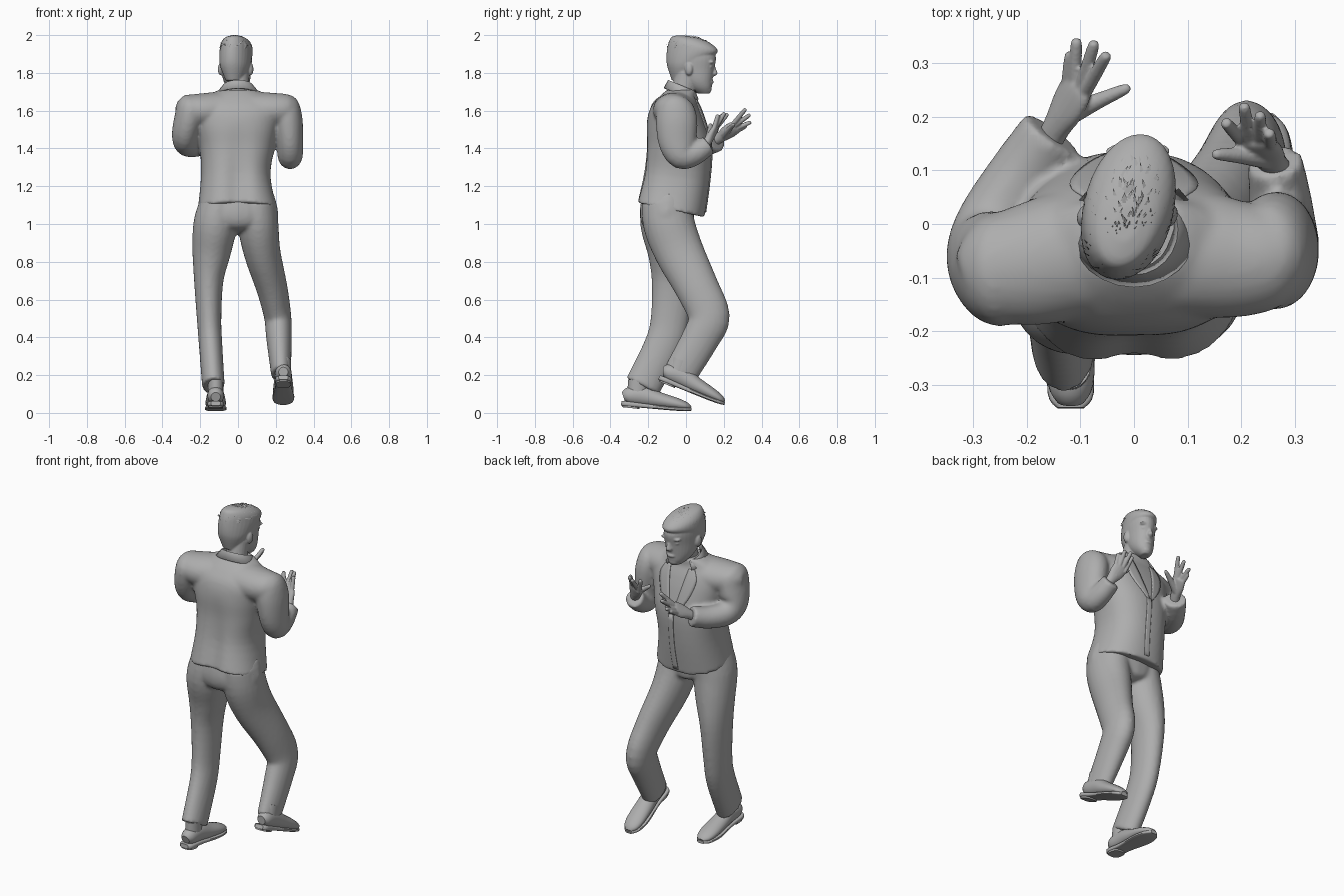
import bpy, bmesh, math, random
from mathutils import Vector, Matrix
from mathutils.bvhtree import BVHTree

cube = bpy.data.objects.get("Cube")
if cube:
    bpy.data.objects.remove(cube)
random.seed(4)

grey = bpy.data.materials.new("plain grey")
grey.use_nodes = True
tone = (0.42, 0.42, 0.42, 1)
grey.diffuse_color = tone
grey.node_tree.nodes["Principled BSDF"].inputs["Base Color"].default_value = tone
made = []
X = Vector((1, 0, 0))


def finish(name, bm, shape=None, matrix=None):
    if shape:
        for v in bm.verts:
            v.co = shape(v.co)
    if matrix:
        bm.transform(matrix)
    bmesh.ops.recalc_face_normals(bm, faces=bm.faces[:])
    mesh = bpy.data.meshes.new(name)
    bm.to_mesh(mesh)
    bm.free()
    mesh.materials.append(grey)
    obj = bpy.data.objects.new(name, mesh)
    bpy.context.collection.objects.link(obj)
    made.append(obj)
    return obj


def fuse(name, parts, voxel, rounds):
    # join overlapping solids into one continuous skin
    bm = bmesh.new()
    for part in parts:
        bm.from_mesh(part.data)
        made.remove(part)
        bpy.data.objects.remove(part)
    obj = finish(name, bm)
    skin = obj.modifiers.new("skin", "REMESH")
    skin.mode, skin.voxel_size, skin.use_smooth_shade = "VOXEL", voxel, True
    obj.modifiers.new("soften", "SMOOTH").iterations = rounds


def spline(rings, steps):
    # Catmull-Rom through every ring value
    rings = [Vector(r) for r in rings]
    out = []
    for i in range(len(rings) - 1):
        p, q = rings[i], rings[i + 1]
        m = (q - rings[max(i - 1, 0)]) / 2
        n = (rings[min(i + 2, len(rings) - 1)] - p) / 2
        for k in range(steps):
            t = k / steps
            out.append(p + m * t + (3 * (q - p) - 2 * m - n) * t ** 2
                       + (2 * (p - q) + m + n) * t ** 3)
    return out + [rings[-1]]


def loft(name, rings, sides=24, ref=X, power=1, shape=None, matrix=None):
    # ring: x, y, z, half width, half depth and, for level rings, a tilt in degrees
    bm = bmesh.new()
    path = spline(rings, 4)
    loops = []
    for i, r in enumerate(path):
        c = Vector(r[:3])
        if len(r) > 5:
            tilt = math.radians(r[5])
            u, v = X, Vector((0, math.cos(tilt), math.sin(tilt)))
        else:
            a, b = path[max(i - 1, 0)], path[min(i + 1, len(path) - 1)]
            t = (Vector(b[:3]) - Vector(a[:3])).normalized()
            u = (ref - t * ref.dot(t)).normalized()
            v = t.cross(u)
        loop = []
        for k in range(sides):
            w = math.tau * k / sides
            cs, sn = (math.copysign(abs(f) ** power, f)
                      for f in (math.cos(w), math.sin(w)))
            loop.append(bm.verts.new(c + u * cs * r[3] + v * sn * r[4]))
        loops.append(loop)
    for a, b in zip(loops, loops[1:]):
        for k in range(sides):
            j = (k + 1) % sides
            bm.faces.new((a[k], a[j], b[j], b[k]))
    bm.faces.new(loops[0])
    bm.faces.new(loops[-1])
    return finish(name, bm, shape, matrix)


def blob(name, centre, size, shape):
    bm = bmesh.new()
    bmesh.ops.create_uvsphere(bm, u_segments=16, v_segments=10, radius=1)
    bm.transform(Matrix.Translation(centre) @ Matrix.Diagonal((*size, 1)))
    return finish(name, bm, shape)


def sheet(name, rows, thickness):
    bm = bmesh.new()
    grid = [[bm.verts.new(p) for p in row] for row in rows]
    for a, b in zip(grid, grid[1:]):
        for k in range(len(a) - 1):
            bm.faces.new((a[k], a[k + 1], b[k + 1], b[k]))
    finish(name, bm).modifiers.new("thickness", "SOLIDIFY").thickness = thickness


# Jacket body, with a shallow fold down the middle of the back
def crease(p):
    if p.y < -0.1:
        fade = min(1, max(0, (1.55 - p.z) / 0.3))
        p.y += 0.025 * fade * math.exp(-(p.x / 0.06) ** 2)
    return p


body = loft("body", [
    (-.003, -.085, 1.075, .21, .187, -12), (-.012, -.054, 1.25, .184, .18, -6),
    (-.005, -.04, 1.4, .197, .175, 0), (-.005, -.05, 1.52, .22, .16, 0),
    (0, -.055, 1.61, .235, .135, 0), (0, -.045, 1.67, .18, .1, 0),
    (0, -.02, 1.71, .1, .08, 0)], sides=72, power=.85, shape=crease)
bm = bmesh.new()
bm.from_mesh(body.data)
tree = BVHTree.FromBMesh(bm)
bm.free()

# Shoulder yoke running from sleeve to sleeve
yoke = loft("yoke", [
    (-.315, -.105, 1.605, .05, .045), (-.27, -.09, 1.605, .095, .077),
    (-.19, -.075, 1.6, .115, .092), (-.09, -.055, 1.6, .12, .1),
    (.09, -.055, 1.6, .12, .1), (.19, -.065, 1.602, .11, .092),
    (.27, -.065, 1.605, .09, .08), (.315, -.065, 1.605, .05, .045)],
    ref=Vector((0, 1, 0)), sides=32)

# Sleeves
left_sleeve = loft("left_sleeve", [
    (.215, -.06, 1.66, .03, .04), (.238, -.06, 1.63, .078, .09),
    (.262, -.05, 1.55, .08, .11), (.274, -.045, 1.43, .071, .1),
    (.276, -.02, 1.365, .067, .077), (.272, .05, 1.375, .058, .062),
    (.262, .118, 1.42, .052, .052)])
right_sleeve = loft("right_sleeve", [
    (-.215, -.085, 1.66, .03, .04), (-.238, -.085, 1.63, .078, .1),
    (-.262, -.08, 1.55, .077, .105), (-.28, -.058, 1.47, .07, .09),
    (-.264, 0, 1.425, .068, .07), (-.21, .09, 1.42, .063, .062),
    (-.152, .168, 1.44, .062, .057)])
fuse("jacket", [body, yoke, left_sleeve, right_sleeve], .01, 5)


# Thin panels laid on the jacket front
def drape(name, rows, side=1):
    grid = []
    for z, a, b in spline(rows, 4):
        row = []
        for k in range(5):
            x = side * (a + (b - a) * k / 4)
            hit = tree.ray_cast(Vector((x, 1, z)), Vector((0, -1, 0)))[0]
            y = hit.y if hit else 0.05
            row.append((x, y + 0.005, z))
        grid.append(row)
    sheet(name, grid, 0.008)


for side, label in ((1, "left"), (-1, "right")):
    drape(label + "_lapel", [(1.66, .06, .095), (1.6, .05, .12), (1.5, .03, .09),
                             (1.4, .005, .02)], side)
drape("front_edge", [(1.4, -.01, .02), (1.2, -.01, .02), (1.06, -.02, .01)])

# Turned-down collar open at the throat
arc = [math.radians(d) for d in range(-135, 136, 15)]
sheet("collar", [[(sx * math.sin(w), -.01 - sy * math.cos(w),
                   z + .035 * math.cos(w)) for w in arc]
                 for sx, sy, z in ((.07, .072, 1.7), (.082, .085, 1.728),
                                   (.118, .108, 1.685))], 0.01)


# Hands with splayed fingers
def hand(label, wrist, knuckle, tips, thumb):
    wrist, knuckle, thumb = Vector(wrist), Vector(knuckle), Vector(thumb)
    tips = [Vector(t) for t in tips]
    spread = (tips[0] - tips[-1]).normalized()
    parts = [loft("palm", [(*wrist.lerp(knuckle, t), a, b) for t, a, b in (
        (-.4, .027, .023), (.1, .029, .023), (.6, .042, .02), (1, .041, .016),
        (1.1, .028, .01))], ref=spread, sides=16)]
    for i, tip in enumerate(tips):
        base = knuckle + spread * (1.5 - i) * .021
        parts.append(loft("finger", [(*base.lerp(tip, t), r, r) for t, r in (
            (-.3, .013), (.4, .0125), (.9, .011), (1, .006))], ref=spread, sides=10))
    parts.append(loft("thumb", [
        (*wrist.lerp(knuckle, .35).lerp(thumb, t), r, r) for t, r in (
            (0, .025), (.5, .016), (.9, .011), (1, .006))], sides=10,
        ref=Vector((0, 0, 1))))
    fuse(label + "_hand", parts, .004, 3)


hand("left", (.262, .11, 1.43), (.225, .155, 1.505),
     [(.17, .19, 1.58), (.205, .222, 1.585), (.235, .205, 1.59),
      (.252, .17, 1.58)], (.147, .13, 1.53))
hand("right", (-.15, .17, 1.45), (-.105, .255, 1.51),
     [(-.05, .317, 1.61), (-.073, .34, 1.58), (-.107, .345, 1.54),
      (-.118, .32, 1.52)], (-.008, .255, 1.53))

# Trousers
seat = loft("seat", [(0, -.09, 1.16, .19, .14, 0), (0, -.1, 1.07, .212, .145, 0),
                     (0, -.1, 1.01, .2, .138, 0), (0, -.09, .975, .12, .12, 0),
                     (0, -.08, .955, .03, .07, 0)])
left_leg = loft("left_leg", [
    (.1, -.1, 1.12, .1, .135), (.106, -.09, 1, .108, .137),
    (.128, -.035, .85, .097, .13), (.18, .06, .66, .082, .115),
    (.21, .122, .51, .072, .11), (.217, .08, .4, .068, .1),
    (.228, -.035, .2, .052, .09)])
right_leg = loft("right_leg", [
    (-.1, -.1, 1.12, .1, .135), (-.12, -.105, 1, .116, .137),
    (-.14, -.08, .85, .102, .122), (-.155, -.07, .7, .078, .112),
    (-.153, -.085, .5, .065, .102), (-.145, -.12, .36, .062, .1),
    (-.13, -.23, .14, .06, .097)])
fuse("trousers", [seat, left_leg, right_leg], .01, 6)

# Shoes: upper, sole and heel, heel at the origin and toe along y
for label, place, pitch in (("left", (.24, -.135, .185), -23),
                            ("right", (-.118, -.335, .05), -6)):
    m = (Matrix.Translation(place) @ Matrix.Rotation(math.radians(pitch), 4, "X"))
    loft(label + "_shoe", [
        (0, 0, .035, .025, .025), (0, .03, .045, .042, .045),
        (0, .11, .05, .046, .052), (0, .19, .038, .052, .042),
        (0, .28, .028, .054, .032), (0, .335, .02, .042, .022),
        (0, .36, .014, .018, .01)], matrix=m)
    loft(label + "_sole", [
        (0, -.008, 0, .025, .012), (0, .02, 0, .043, .014), (0, .12, 0, .043, .012),
        (0, .25, 0, .058, .01), (0, .33, .004, .048, .01),
        (0, .366, .008, .02, .008)], power=.5, matrix=m)
    loft(label + "_heel", [(0, .045, -.02, .038, .045, 0),
                           (0, .045, .005, .042, .05, 0)], power=.7, matrix=m)
    loft(label + "_ankle", [(0, .075, .03, .04, .055, 0),
                            (0, .07, .13, .04, .055, 0)], matrix=m)


# Head, turned slightly by a shear
def turn(p):
    return Vector((p.x - .01 + (p.y - .03) * .16, p.y, p.z))


face = [
    loft("neck", [(0, -.03, 1.64, .062, .065), (0, -.01, 1.72, .058, .062),
                  (0, .01, 1.8, .058, .065)]),
    loft("skull", [
        (0, .095, 1.69, .025, .03, 0), (0, .07, 1.72, .052, .066, 0),
        (0, .05, 1.76, .069, .09, 0), (0, .032, 1.82, .077, .117, 0),
        (0, .03, 1.88, .082, .129, 0), (0, .025, 1.93, .078, .115, -6),
        (0, .01, 1.965, .056, .08, -8)], sides=32, shape=turn),
    loft("hair", [
        (0, -.03, 1.76, .045, .045, 0), (0, -.012, 1.83, .075, .086, 0),
        (0, .012, 1.875, .084, .116, 0), (0, .034, 1.92, .085, .134, -4),
        (0, .03, 1.955, .078, .12, -6), (0, .012, 1.983, .056, .086, -6),
        (0, .002, 1.996, .022, .035, -6)], sides=32, shape=turn),
    loft("nose", [
        (0, .135, 1.85, .009, .012, 0), (0, .144, 1.815, .013, .018, 0),
        (0, .148, 1.795, .018, .019, 0), (0, .142, 1.783, .009, .01, 0)],
        sides=12, shape=turn),
    blob("lips", (0, .134, 1.752), (.026, .013, .011), turn),
    blob("chin", (0, .114, 1.712), (.03, .022, .02), turn)]
for side in (1, -1):
    face += [blob("ear", (side * .08, .015, 1.82), (.014, .021, .033), turn),
             blob("eye", (side * .033, .13, 1.833), (.015, .01, .009), turn),
             blob("brow", (side * .034, .134, 1.857), (.027, .016, .01), turn)]
fuse("head", face, .005, 3)

# Short tufts lying over the hair
bm = bmesh.new()
for i in range(190):
    w, h = random.uniform(0, math.tau), random.uniform(.15, 1.45)
    n = Vector((math.cos(w) * math.cos(h), math.sin(w) * math.cos(h), math.sin(h)))
    root = Vector((n.x * .085, .027 + n.y * .13, 1.912 + n.z * .08 - n.y * .01))
    lean = Vector((random.uniform(-.6, .6), 1, 0))
    lean = (lean - n * lean.dot(n)).normalized() * .018
    across = lean.cross(n).normalized() * .004
    bm.faces.new([bm.verts.new(p) for p in
                  (root - across, root + across, root + lean + n * .006)])
finish("hair_tufts", bm, turn)

# Smooth shading with sharp edges kept
bpy.ops.object.select_all(action="DESELECT")
for obj in made:
    obj.select_set(True)
bpy.context.view_layer.objects.active = made[0]
bpy.ops.object.shade_smooth_by_angle(angle=math.radians(40))
